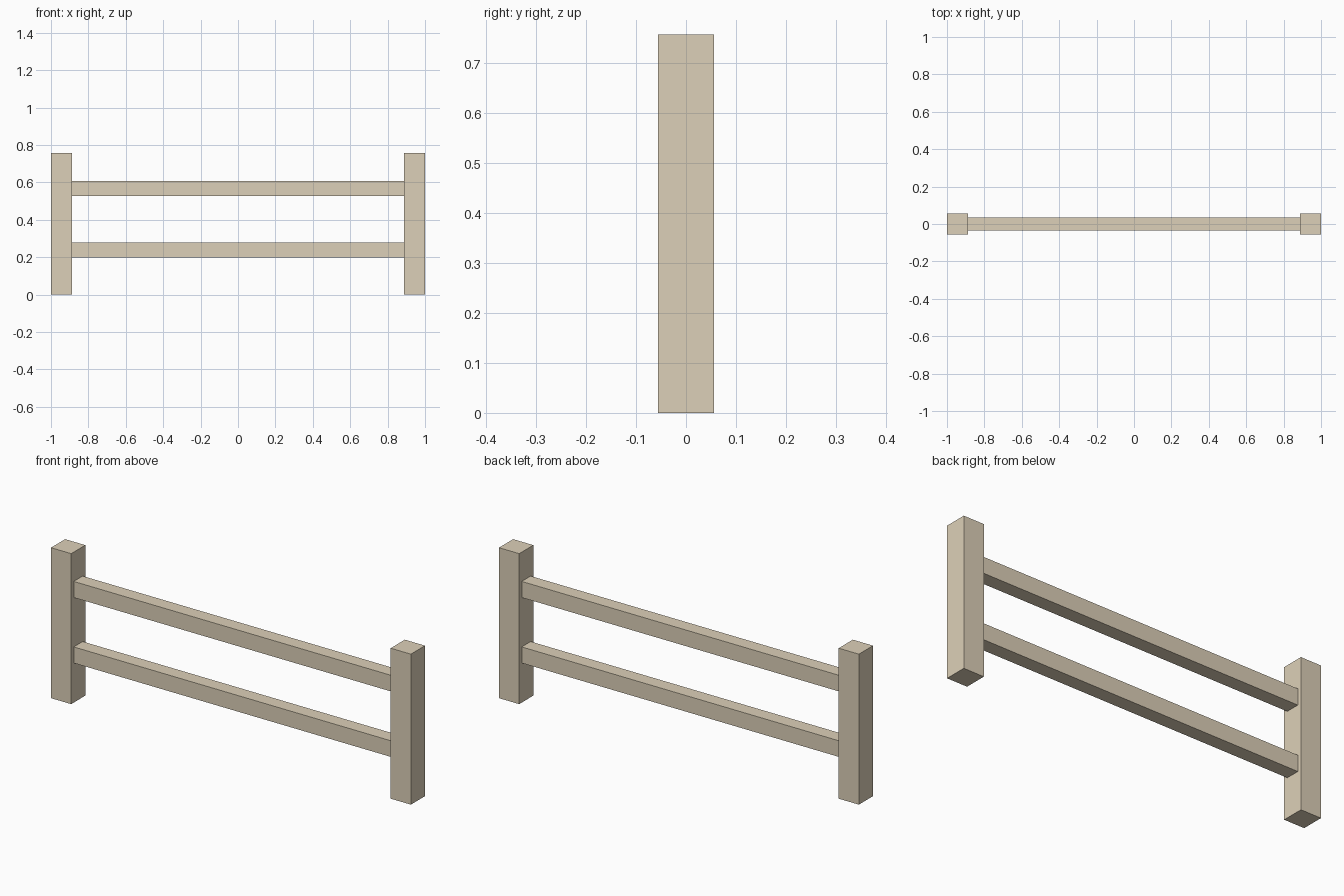
import bpy

if "Cube" in bpy.data.objects:
    bpy.data.objects.remove(bpy.data.objects["Cube"])

wood = bpy.data.materials.new("pale_wood")
wood.diffuse_color = (0.72, 0.63, 0.48, 1)
wood.use_nodes = True
wood.node_tree.nodes["Principled BSDF"].inputs["Base Color"].default_value = wood.diffuse_color


def box(name, center, size):
    bpy.ops.mesh.primitive_cube_add(size=1, location=center)
    obj = bpy.context.object
    obj.name = name
    obj.scale = size
    bpy.ops.object.transform_apply(location=False, rotation=False, scale=True)
    obj.data.materials.append(wood)
    return obj


POST = 0.112          # square post width
HEIGHT = 0.756        # post height
RAIL_Y, RAIL_Z = 0.071, 0.081

# End posts
for side, name in ((-1, "left_post"), (1, "right_post")):
    box(name, (side * (1 - POST / 2), 0, HEIGHT / 2), (POST, POST, HEIGHT))

# Horizontal rails spanning between the posts
for z, name in ((0.239, "lower_rail"), (0.568, "upper_rail")):
    box(name, (0, 0, z), (2 - 2 * POST, RAIL_Y, RAIL_Z))
